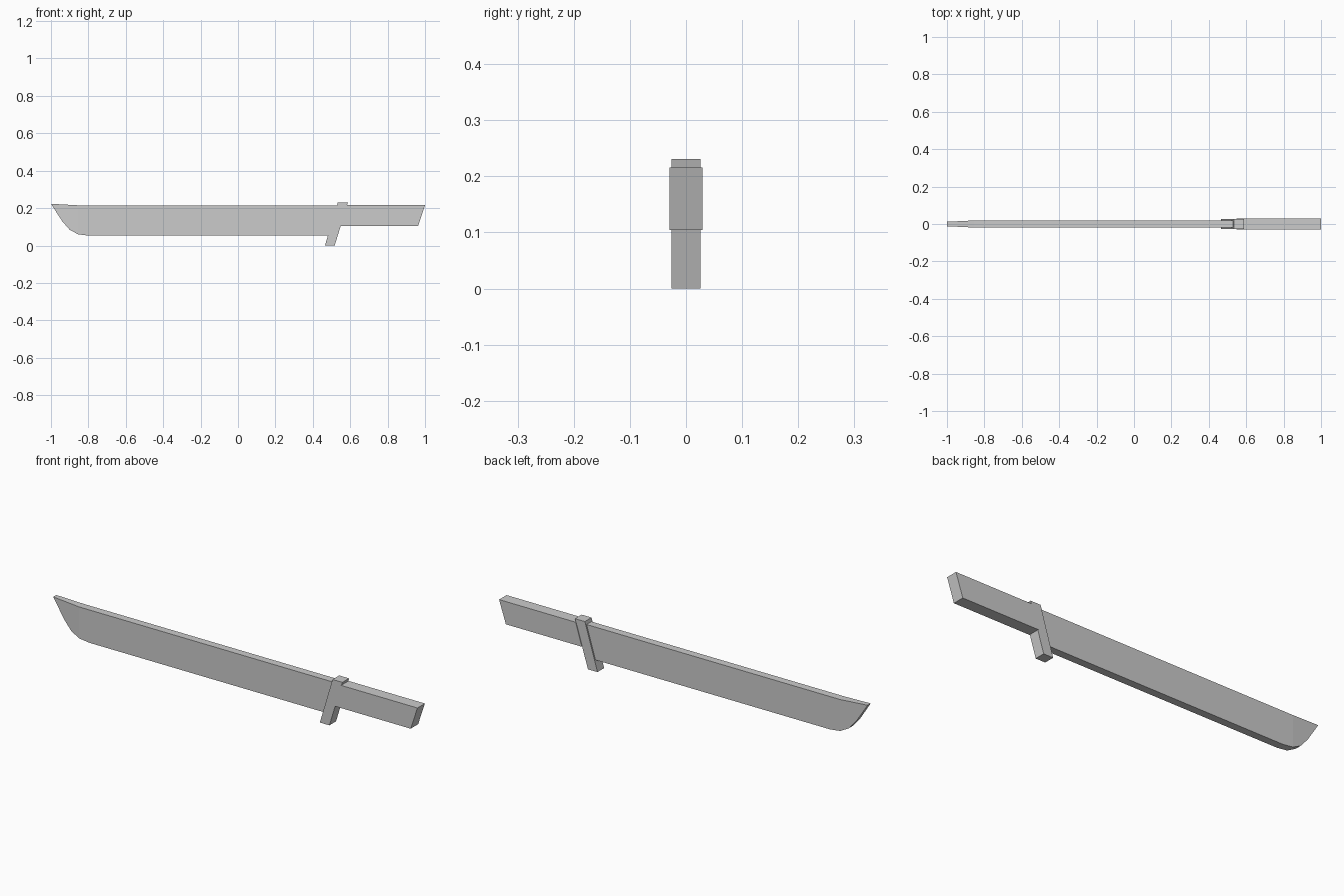
import bpy

if "Cube" in bpy.data.objects:
    bpy.data.objects.remove(bpy.data.objects["Cube"])


def slab(name, points):
    """Solid from a side profile of (x, z, half thickness), mirrored across y = 0."""
    n = len(points)
    verts = [(x, s * t, z) for s in (-1, 1) for x, z, t in points]
    faces = [tuple(range(n)), tuple(range(2 * n - 1, n - 1, -1))]
    faces += [((i + 1) % n, i, i + n, (i + 1) % n + n) for i in range(n)]
    mesh = bpy.data.meshes.new(name)
    mesh.from_pydata(verts, [], faces)
    mesh.update()
    obj = bpy.data.objects.new(name, mesh)
    bpy.context.collection.objects.link(obj)
    return obj


def bar(name, corners, half):
    """Slanted block of constant thickness."""
    return slab(name, [(x, z, half) for x, z in corners])


# Blade body, ending inside the guard
T = 0.019
bar("blade", [(-0.855, 0.060), (-0.80, 0.053), (0.49, 0.053),
              (0.54, 0.215), (-0.855, 0.215)], T)

# Curved tip, thinning towards the point
slab("blade_tip", [(-1.0, 0.223, 0.012), (-0.94, 0.130, 0.014),
                   (-0.90, 0.084, 0.016), (-0.855, 0.060, T),
                   (-0.855, 0.215, T)])

# Slanted cross guard
bar("guard", [(0.465, 0.0), (0.517, 0.0), (0.588, 0.231), (0.534, 0.231)], 0.026)

# Slanted grip, butting against the guard
bar("grip", [(0.548, 0.104), (0.963, 0.104), (1.0, 0.216), (0.582, 0.216)], 0.029)
